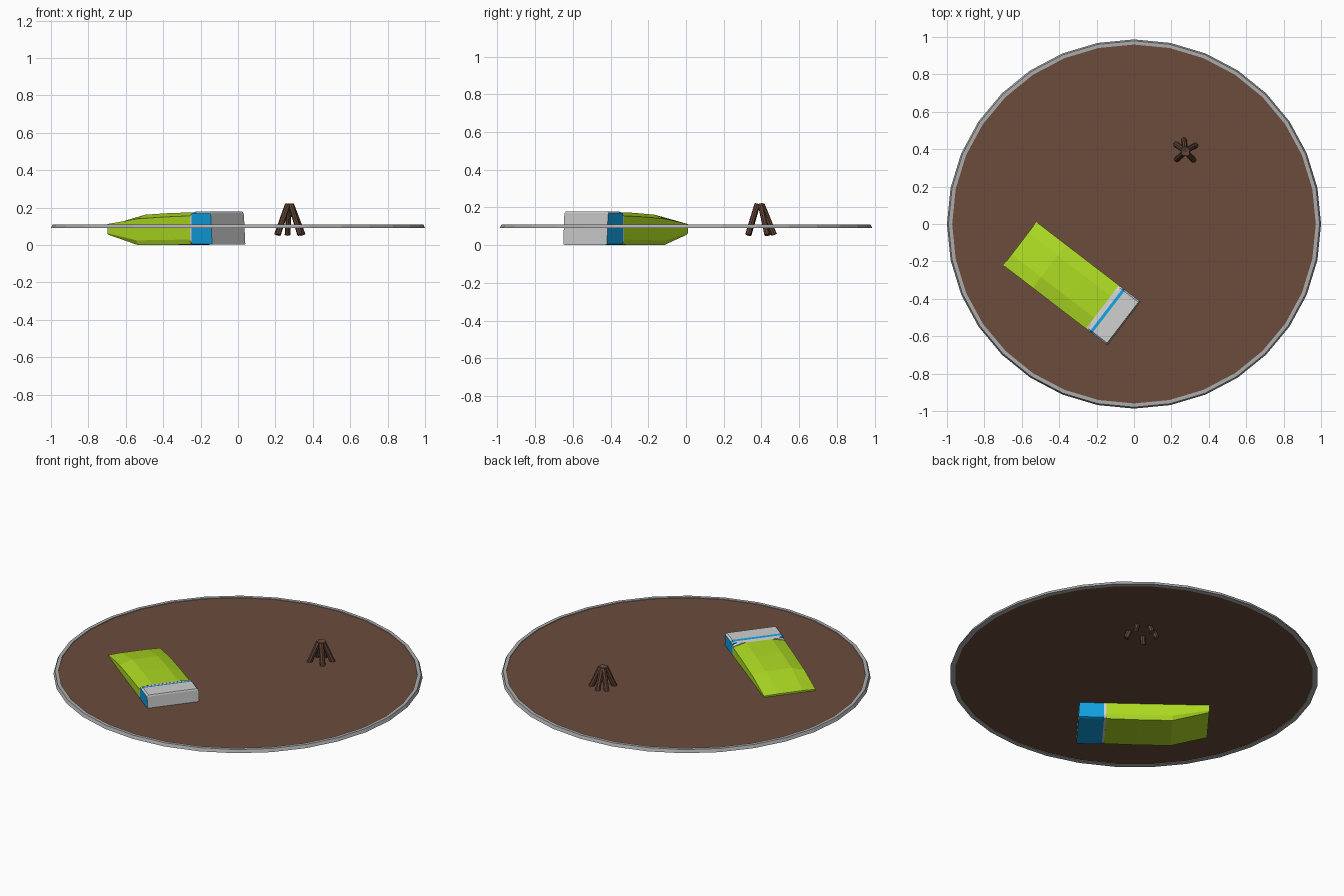
import bpy, bmesh, math
from mathutils import Vector

if "Cube" in bpy.data.objects:
    bpy.data.objects.remove(bpy.data.objects["Cube"])


def material(name, rgb):
    # sRGB 0-255 to linear viewport colour
    m = bpy.data.materials.new(name)
    lin = [((c / 255 + 0.055) / 1.055) ** 2.4 for c in rgb]
    m.diffuse_color = (*lin, 1)
    m.use_nodes = True
    m.node_tree.nodes["Principled BSDF"].inputs["Base Color"].default_value = m.diffuse_color
    return m


EARTH = material("earth brown", (107, 76, 60))
WOOD = material("wood brown", (96, 68, 54))
STONE = material("rim grey", (172, 172, 172))
GREEN = material("lime green", (172, 218, 34))
BLUE = material("bright blue", (16, 158, 222))
CLOTH = material("light grey", (208, 208, 208))


def finish(bm, name, mats):
    bmesh.ops.recalc_face_normals(bm, faces=bm.faces)
    me = bpy.data.meshes.new(name)
    bm.to_mesh(me)
    bm.free()
    for m in mats:
        me.materials.append(m)
    ob = bpy.data.objects.new(name, me)
    bpy.context.collection.objects.link(ob)
    return ob


def loft(name, rings, mats, cap=True, rule=None):
    # skin closed rings of points; cap=False joins last ring to first
    bm = bmesh.new()
    vs = [[bm.verts.new(p) for p in r] for r in rings]
    n = len(rings[0])
    pairs = list(zip(vs, vs[1:])) + ([] if cap else [(vs[-1], vs[0])])
    for a, b in pairs:
        for i in range(n):
            j = (i + 1) % n
            bm.faces.new((a[i], a[j], b[j], b[i]))
    if cap:
        bm.faces.new(vs[0])
        bm.faces.new(vs[-1])
    bmesh.ops.recalc_face_normals(bm, faces=bm.faces)
    if rule:
        for f in bm.faces:
            f.material_index = rule(f)
    return finish(bm, name, mats)


def circle(r, z, n=32):
    return [(r * math.cos(2 * math.pi * i / n),
             r * 0.987 * math.sin(2 * math.pi * i / n), z) for i in range(n)]


# round ground with its rim
loft("ground", [circle(0.977, 0.094), circle(0.977, 0.105)], [EARTH])
loft("ground_rim", [circle(0.972, 0.091), circle(1.0, 0.091),
                    circle(0.992, 0.109), circle(0.972, 0.109)],
     [STONE], cap=False)


def section(u, bottom, bevel, side, top, w=0.146, flat=0.5):
    # cross-section of the bag at distance u along it
    half = [(0.93 * w, bottom), (w, bottom + bevel), (w, side), (flat * w, top)]
    return [(u, v, z) for v, z in half] + [(u, -v, z) for v, z in reversed(half)]


# sleeping bag: quilted cover, lip and head end
cover = loft("bag_cover", [section(-0.353, 0.055, 0.008, 0.112, 0.115),
                           section(-0.155, 0.0, 0.025, 0.14, 0.162),
                           section(0.03, 0.0, 0.027, 0.15, 0.172),
                           section(0.203, 0.003, 0.027, 0.156, 0.174)], [GREEN])
lip = loft("bag_lip", [section(0.203, 0.005, 0.02, 0.158, 0.174, 0.144, 0.7),
                       section(0.217, 0.005, 0.012, 0.165, 0.176, 0.144, 0.8)],
           [CLOTH])


def head_colour(f):
    c, n = f.calc_center_median(), f.normal
    if n.x > 0.7:
        return 1
    return 1 if n.z > 0.3 and not 0.228 < c.x < 0.246 else 0


head = loft("bag_head", [section(u, 0.002, 0.004, s, t, 0.146, 0.94)
                         for u, s, t in ((0.215, 0.168, 0.175), (0.229, 0.168, 0.177),
                                         (0.245, 0.170, 0.180), (0.340, 0.170, 0.180))]
            + [[(0.353 - 0.06 * max(0, p[2] - 0.01), p[1], p[2])
                for p in section(0.353, 0.002, 0.004, 0.162, 0.172, 0.146, 0.94)]],
            [BLUE, CLOTH], rule=head_colour)
for ob in (cover, lip, head):
    ob.location = (-0.33, -0.32, 0)
    ob.rotation_euler.z = math.radians(-37.5)


# campfire sticks leaning together
def stick(name, a, b, r=0.015):
    a, b = Vector(a), Vector(b)
    bm = bmesh.new()
    bmesh.ops.create_cone(bm, cap_ends=True, segments=8, radius1=r, radius2=r,
                          depth=(b - a).length)
    ob = finish(bm, name, [WOOD])
    ob.location = (a + b) / 2
    ob.rotation_euler = (b - a).to_track_quat('Z', 'Y').to_euler()


for k, deg in enumerate((142, 97, 32, -48, 224)):
    c, s = math.cos(math.radians(deg)), math.sin(math.radians(deg))
    stick(f"fire_stick_{k + 1}", (0.275 + 0.085 * c, 0.388 + 0.08 * s, 0.055),
          (0.275 + 0.012 * c, 0.388 + 0.014 * s, 0.217))
